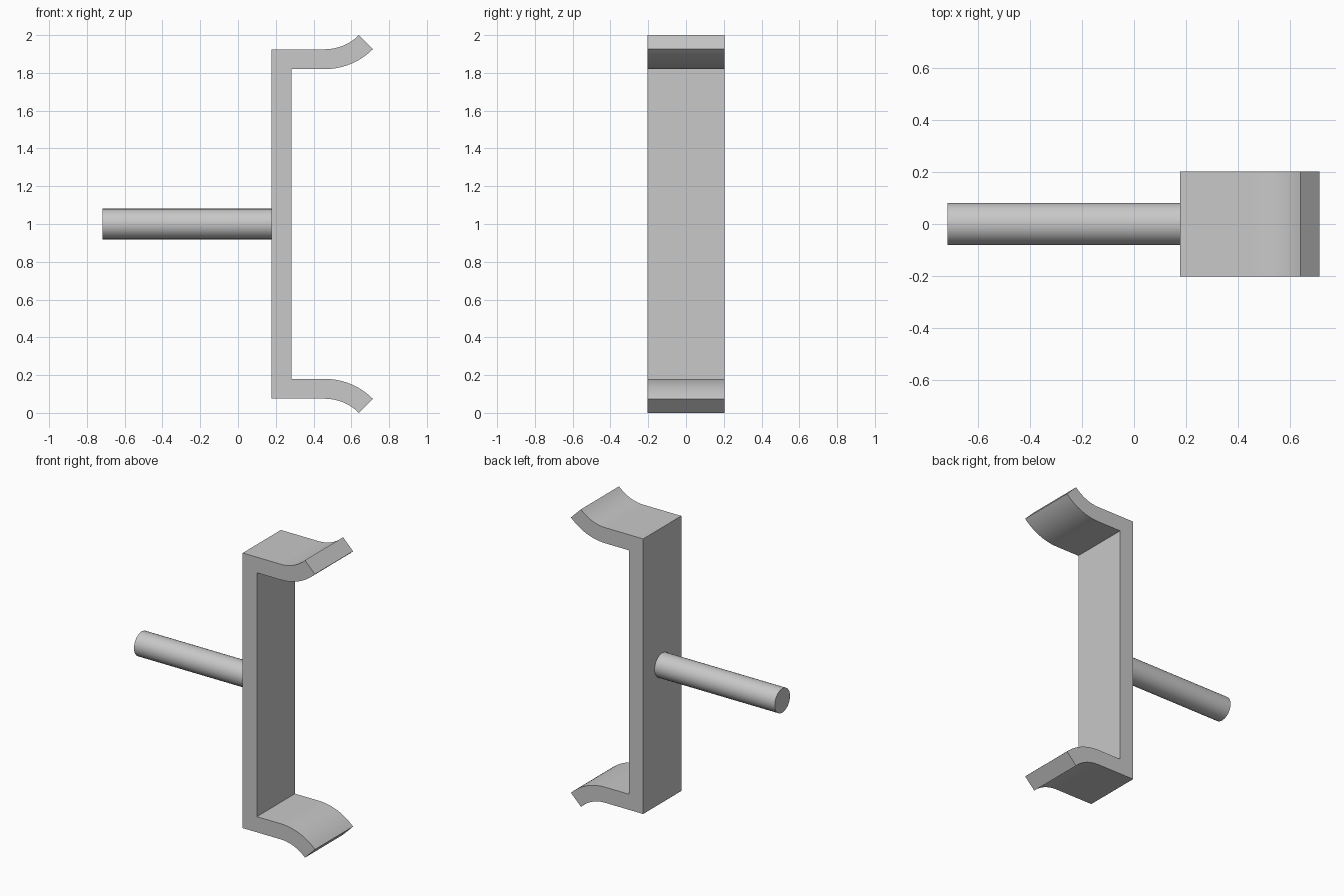
import bpy, bmesh, math

cube = bpy.data.objects.get("Cube")
if cube:
    bpy.data.objects.remove(cube, do_unlink=True)

GREY = (0.58, 0.58, 0.58, 1)
grey = bpy.data.materials.new("light_grey")
grey.use_nodes = True
grey.diffuse_color = GREY
grey.node_tree.nodes["Principled BSDF"].inputs["Base Color"].default_value = GREY

BACK, WIDTH, THICK = 0.177, 0.405, 0.105   # bracket back plane, depth, sheet thickness
MID, HALF = 1.0, 0.925                     # mirror height, half height of the bracket
BEND_X, BEND_R, STEPS = 0.459, 0.256, 12   # flared lip: start, inner radius, segments


def finish(obj):
    obj.data.materials.append(grey)
    bpy.ops.object.select_all(action="DESELECT")
    obj.select_set(True)
    bpy.context.view_layer.objects.active = obj
    bpy.ops.object.shade_smooth_by_angle(angle=math.radians(30))


def lip(radius):
    """Arc of the lip, bending 45 degrees away from the middle."""
    for i in range(STEPS + 1):
        a = math.radians(45) * i / STEPS
        yield BEND_X + radius * math.sin(a), HALF + BEND_R - radius * math.cos(a)


# Bracket: upper half outline, mirrored downwards, then extruded across y
upper = [(BACK, HALF), *lip(BEND_R), *reversed(list(lip(BEND_R + THICK))),
         (BACK + THICK, HALF - THICK)]
outline = upper + [(x, -z) for x, z in reversed(upper)]
bm = bmesh.new()
face = bm.faces.new([bm.verts.new((x, -WIDTH / 2, MID + z)) for x, z in outline])
extruded = bmesh.ops.extrude_face_region(bm, geom=[face])["geom"]
bmesh.ops.translate(bm, vec=(0, WIDTH, 0),
                    verts=[v for v in extruded if isinstance(v, bmesh.types.BMVert)])
bmesh.ops.recalc_face_normals(bm, faces=bm.faces)
mesh = bpy.data.meshes.new("bracket")
bm.to_mesh(mesh)
bm.free()
bracket = bpy.data.objects.new("bracket", mesh)
bpy.context.collection.objects.link(bracket)
finish(bracket)

# Rod: round bar butting against the back of the bracket
ROD_END = -0.717
bpy.ops.mesh.primitive_cylinder_add(
    vertices=48, radius=0.081, depth=BACK - ROD_END,
    location=((BACK + ROD_END) / 2, 0, MID), rotation=(0, math.pi / 2, 0))
rod = bpy.context.object
rod.name = rod.data.name = "rod"
finish(rod)
